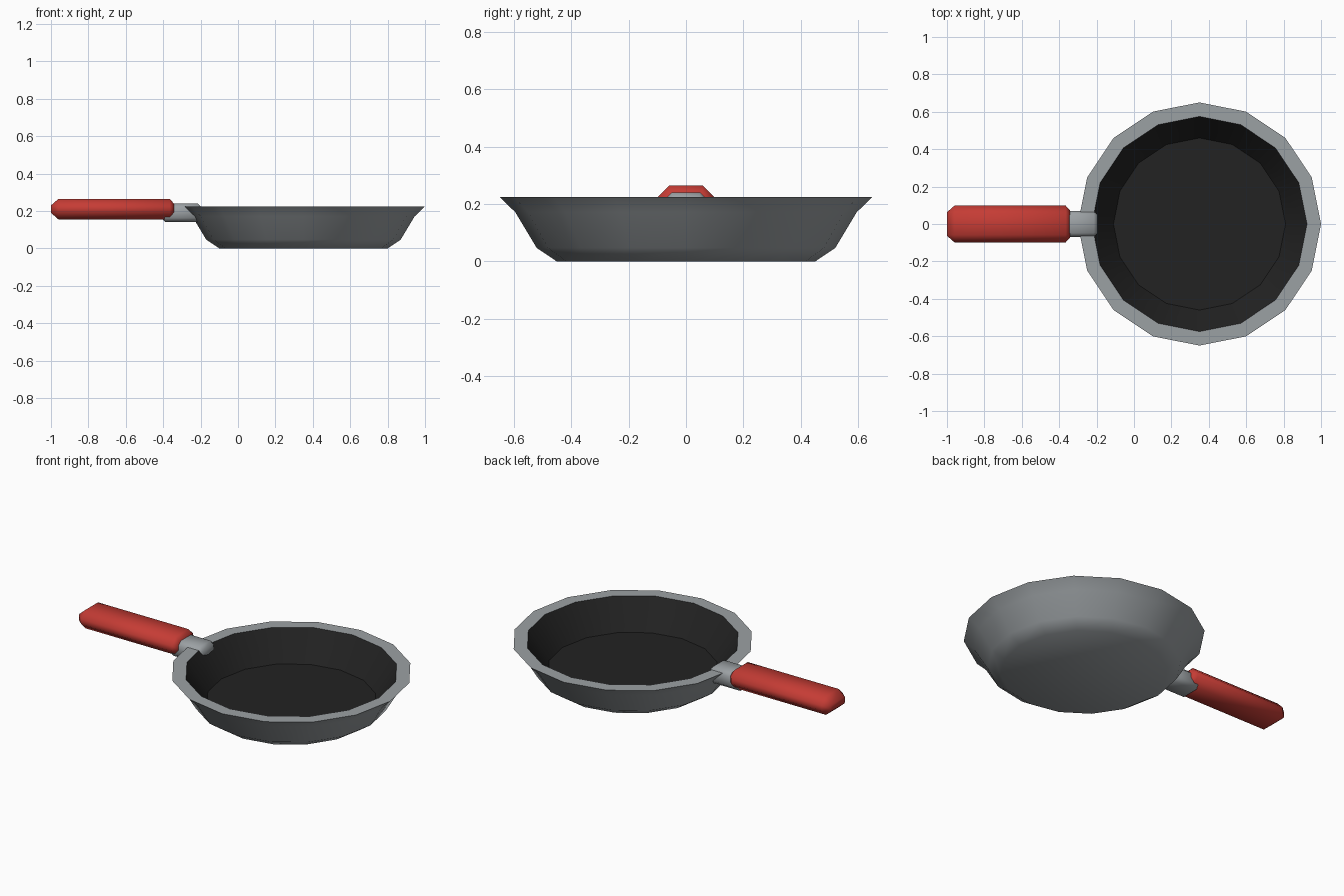
import bpy
import bmesh
from math import cos, sin, tau, radians

if "Cube" in bpy.data.objects:
    bpy.data.objects.remove(bpy.data.objects["Cube"])


def material(name, rgb):
    mat = bpy.data.materials.new(name)
    mat.use_nodes = True
    color = (*rgb, 1)
    mat.diffuse_color = color
    mat.node_tree.nodes["Principled BSDF"].inputs["Base Color"].default_value = color
    return mat


steel = material("grey_steel", (0.33, 0.355, 0.37))
coating = material("black_coating", (0.016, 0.016, 0.016))
red = material("red_grip", (0.56, 0.045, 0.035))


def loft(name, rings, mats, slots=None):
    """Skin closed rings of points, cap both ends, and smooth the soft edges."""
    bm = bmesh.new()
    loops = [[bm.verts.new(p) for p in ring] for ring in rings]
    n = len(loops[0])
    for band, (a, b) in enumerate(zip(loops, loops[1:])):
        for i in range(n):
            j = (i + 1) % n
            face = bm.faces.new((a[i], a[j], b[j], b[i]))
            face.material_index = slots[band] if slots else 0
    bm.faces.new(loops[0][::-1])
    end = bm.faces.new(loops[-1])
    end.material_index = slots[-1] if slots else 0
    bmesh.ops.recalc_face_normals(bm, faces=bm.faces)
    mesh = bpy.data.meshes.new(name)
    bm.to_mesh(mesh)
    bm.free()
    for mat in mats:
        mesh.materials.append(mat)
    obj = bpy.data.objects.new(name, mesh)
    bpy.context.collection.objects.link(obj)
    bpy.ops.object.select_all(action="DESELECT")
    obj.select_set(True)
    bpy.context.view_layer.objects.active = obj
    bpy.ops.object.shade_smooth_by_angle(angle=radians(50))
    return obj


def circle(radius, z, sides=16, center=0.35):
    return [(center + radius * cos(tau * i / sides), radius * sin(tau * i / sides), z)
            for i in range(sides)]


def octagon(x, width, height, chamfer, z, inset):
    """Chamfered rectangle across the x axis, shrunk by inset."""
    w, h = width - inset, height - inset
    c = max(chamfer - inset, 0.004)
    corner = [(w, h - c), (w - c, h)]
    half = corner + [(-y, k) for y, k in reversed(corner)]
    return [(x, y, z + k) for y, k in half + [(-y, -k) for y, k in half]]


def bar(name, stations, width, height, chamfer, z, mat):
    loft(name, [octagon(x, width, height, chamfer, z, i) for x, i in stations], [mat])


# Pan: outer wall, flat rim, then the coated inside down to the floor
profile = [(0.45, 0), (0.52, 0.047), (0.595, 0.172), (0.65, 0.225),
           (0.575, 0.225), (0.46, 0.06)]
loft("pan", [circle(r, z) for r, z in profile], [steel, coating],
     slots=[0, 0, 0, 0, 1, 1])

# Metal bracket that reaches from the grip over the rim
bar("handle_bracket", [(-0.41, 0.02), (-0.39, 0), (-0.215, 0), (-0.195, 0.02)],
    0.07, 0.05, 0.022, 0.191, steel)

# Chamfered grip
bar("handle_grip", [(-1, 0.035), (-0.96, 0), (-0.365, 0), (-0.343, 0.025)],
    0.098, 0.055, 0.04, 0.21, red)
